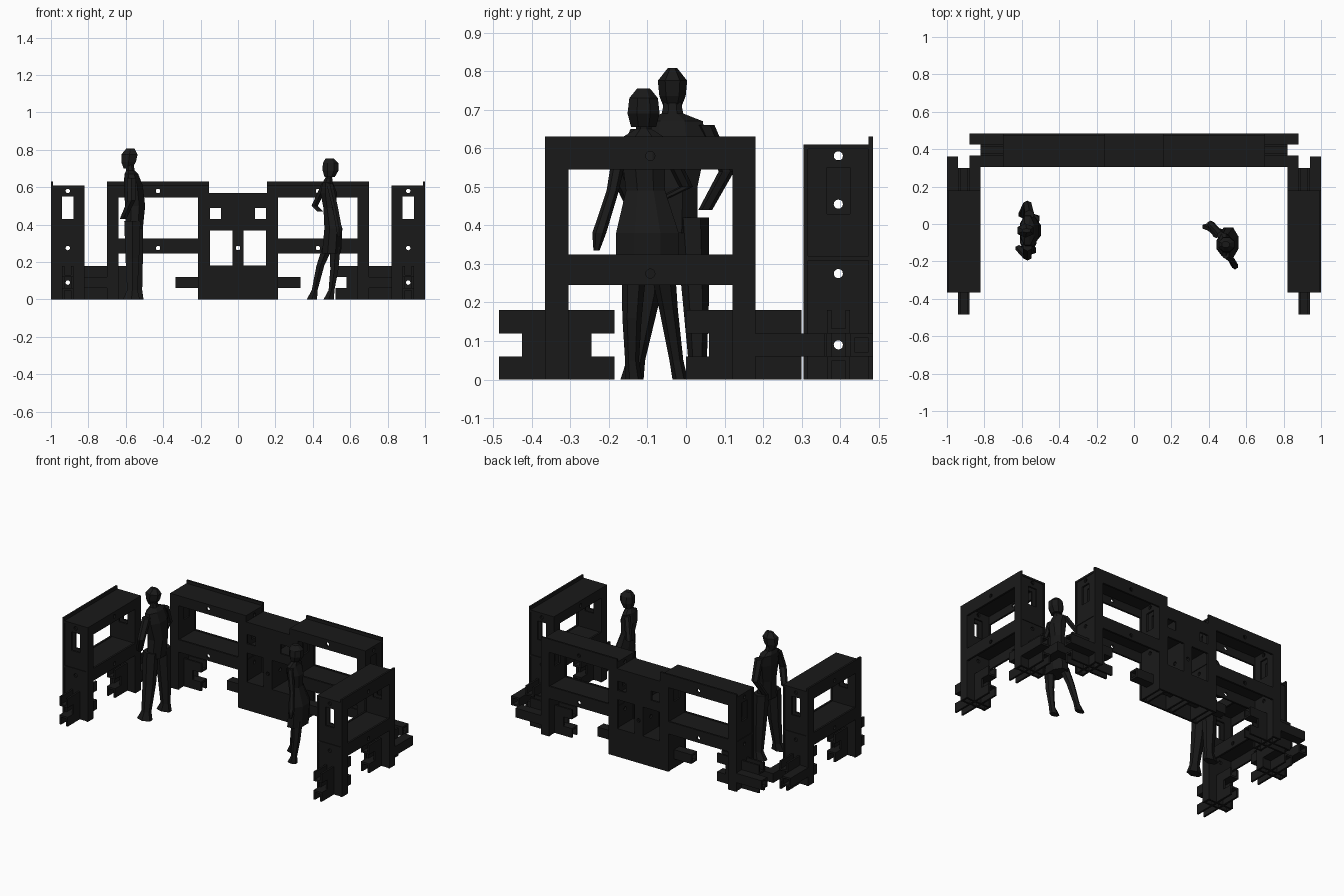
import bpy, bmesh, math
from mathutils import Matrix, Vector

if "Cube" in bpy.data.objects:
    bpy.data.objects.remove(bpy.data.objects["Cube"])

black = bpy.data.materials.new("black")
black.diffuse_color = (0.01, 0.01, 0.01, 1)
black.use_nodes = True
black.node_tree.nodes["Principled BSDF"].inputs["Base Color"].default_value = black.diffuse_color
T = 0.012
AXES = {"front": ((1, 0, 0), (0, 0, 1), (0, -1, 0)),
        "side": ((0, 1, 0), (0, 0, 1), (1, 0, 0)),
        "top": ((1, 0, 0), (0, 1, 0), (0, 0, 1))}


def rect(a0, a1, b0, b1):
    return [(a0, b0), (a1, b0), (a1, b1), (a0, b1)]


def hole(a, b, r=0.012):
    return [(a + r * math.cos(i * math.tau / 12), b + r * math.sin(i * math.tau / 12)) for i in range(12)]


def plate(name, frame, plane, pos, loops, t=T):
    """Flat board cut from an outline plus holes, placed in a wall's local frame."""
    cu = bpy.data.curves.new(name, "CURVE")
    cu.dimensions, cu.fill_mode, cu.extrude = "2D", "BOTH", t / 2
    for pts in loops:
        sp = cu.splines.new("POLY")
        sp.points.add(len(pts) - 1)
        for p, (a, b) in zip(sp.points, pts):
            p.co = (a, b, 0, 1)
        sp.use_cyclic_u = True
    tmp = bpy.data.objects.new(name + "_outline", cu)
    bpy.context.collection.objects.link(tmp)
    dg = bpy.context.evaluated_depsgraph_get()
    me = bpy.data.meshes.new_from_object(tmp.evaluated_get(dg))
    bpy.data.objects.remove(tmp)
    ob = bpy.data.objects.new(name, me)
    bpy.context.collection.objects.link(ob)
    me.materials.clear()
    me.materials.append(black)
    for p in me.polygons:
        p.use_smooth = False
    m = Matrix([Vector(a) for a in AXES[plane]]).transposed().to_4x4()
    ob.matrix_world = frame @ Matrix.Translation(pos) @ m
    return ob


def foot_base(frame, u):
    """Notched foot under a post, open slots at both ends."""
    h = [(u - .15, 0), (u + .15, 0), (u + .15, .06), (u + .09, .06), (u + .09, .12), (u + .15, .12),
         (u + .15, .18), (u - .15, .18), (u - .15, .12), (u - .09, .12), (u - .09, .06), (u - .15, .06)]
    for v in (-.024, .024):
        plate("foot_side", frame, "front", (0, v, 0), [h, hole(u, .09)])
    for z in (.054, .126):
        plate("foot_shelf", frame, "top", (0, 0, z), [rect(u - .15, u + .15, -.03, .03)])


def tongue_base(frame, u):
    """Foot with a narrow tongue at mid height."""
    plate("tongue_shelf", frame, "top", (0, 0, .114), [rect(u - .15, u + .15, -.03, .03)])
    plate("tongue_shelf", frame, "top", (0, 0, .066), [rect(u - .15, u + .15, -.03, .03)])
    for v in (-.024, .024):
        plate("tongue_side", frame, "front", (0, v, 0), [rect(u - .15, u + .15, .06, .12)])


def fork_prongs(frame, u, s):
    """Two prongs that grip the neighbouring wall at a corner."""
    a, b = sorted((u, u + s * .21))
    for v in (-.06, .06):
        for z in (.066, .114):
            plate("prong_shelf", frame, "top", (0, v, z), [rect(a, b, -.03, .03)])
        for dv in (-.024, .024):
            plate("prong_side", frame, "front", (0, v + dv, 0), [rect(a, b, .06, .12)])


def wall_module(frame, bases, fork):
    """Open frame: two skins, post webs, shelves and feet."""
    for v, top in ((.084, .63), (-.084, .61)):
        outline = [(-.2725, 0), (-.2125, 0), (-.2125, .245), (.2125, .245), (.2125, 0), (.2725, 0),
                   (.2725, top), (-.2725, top)]
        plate("wall_frame", frame, "front", (0, v, 0),
              [outline, rect(-.2125, .2125, .325, .545), hole(0, .58), hole(0, .275)])
    for s, kind in zip((-1, 1), bases):
        u = s * .2425
        for du in (-.02, .02):
            plate("post_web", frame, "side", (u + du, 0, 0),
                  [rect(-.09, .09, 0, .61), rect(-.03, .03, .43, .55)]
                  + [hole(0, z) for z in (.58, .275, .09)])
        kind(frame, u)
    if fork:
        fork_prongs(frame, fork * .2425, fork)
    for z in (.604, .315):
        plate("wall_shelf", frame, "top", (0, 0, z), [rect(-.2725, .2725, -.09, .09)])


def turned(x, y, deg):
    return Matrix.Translation((x, y, 0)) @ Matrix.Rotation(math.radians(deg), 4, "Z")


# side walls and the two back wall frames
wall_module(turned(.91, -.0925, -90), (foot_base, foot_base), -1)
wall_module(turned(-.91, -.0925, 90), (foot_base, foot_base), 1)
wall_module(turned(-.4275, .395, 0), (foot_base, tongue_base), -1)
wall_module(turned(.4275, .395, 0), (tongue_base, foot_base), 1)

# lower centre unit of the back wall
mid = turned(0, .395, 0)
for v in (-.084, .084):
    plate("centre_panel", mid, "front", (0, v, 0),
          [[(-.21, 0), (.21, 0), (.21, .18), (.155, .18), (.155, .57), (-.155, .57), (-.155, .18), (-.21, .18)],
           rect(-.150, -.03, .18 + .002, .37), rect(.03, .150, .182, .37),
           rect(-.150, -.09, .43, .49), rect(.09, .150, .43, .49), hole(0, .275)])
for u in (-.02, .02):
    plate("centre_web", mid, "side", (u, 0, 0),
          [rect(-.09, .09, 0, .57)] + [hole(0, z) for z in (.455, .275, .09)])
for z, w in ((.564, .155), (.4, .155), (.174, .21)):
    plate("centre_shelf", mid, "top", (0, 0, z), [rect(-w, w, -.09, .09)])


def loft(name, rings, n=8):
    """Low-poly body part from rings (x, y, z, radius x, radius y)."""
    bm = bmesh.new()
    vs = [[bm.verts.new((x + rx * math.cos((i + .5) * math.tau / n), y + ry * math.sin((i + .5) * math.tau / n), z))
           for i in range(n)] for x, y, z, rx, ry in rings]
    for a, b in zip(vs, vs[1:]):
        for i in range(n):
            j = (i + 1) % n
            bm.faces.new((a[i], a[j], b[j], b[i]))
    bm.faces.new(vs[0])
    bm.faces.new(vs[-1])
    bmesh.ops.recalc_face_normals(bm, faces=bm.faces)
    me = bpy.data.meshes.new(name)
    bm.to_mesh(me)
    bm.free()
    me.materials.append(black)
    bpy.context.collection.objects.link(bpy.data.objects.new(name, me))


# standing man
loft("man_torso", [(-.555, -.04, .38, .05, .075), (-.55, -.035, .5, .058, .07), (-.56, -.035, .61, .055, .095),
                   (-.57, -.035, .67, .04, .085), (-.575, -.035, .69, .025, .03), (-.58, -.035, .72, .024, .024)])
loft("man_head", [(-.59, -.035, .7, .025, .02), (-.585, -.035, .735, .045, .034), (-.58, -.035, .775, .05, .038),
                  (-.575, -.035, .808, .025, .012)], 6)
loft("man_leg_left", [(-.565, -.085, .42, .05, .04), (-.565, -.1, .22, .042, .035), (-.565, -.13, .05, .032, .024),
                      (-.57, -.14, 0, .052, .03)], 6)
loft("man_leg_right", [(-.55, .015, .42, .05, .045), (-.545, .025, .22, .042, .035), (-.54, .03, .05, .032, .024),
                       (-.55, .03, 0, .052, .028)], 6)
loft("man_arm_right", [(-.56, .05, .66, .028, .024), (-.57, .105, .54, .024, .02), (-.6, .05, .44, .02, .018)], 6)
loft("man_arm_left", [(-.57, -.12, .65, .028, .024), (-.57, -.175, .53, .024, .02), (-.615, -.13, .43, .02, .018)], 6)

# standing woman in a dress
loft("woman_dress", [(.5, -.1, .245, .055, .088), (.51, -.1, .38, .052, .088), (.49, -.105, .49, .036, .055),
                     (.485, -.11, .57, .048, .06), (.48, -.11, .625, .03, .065), (.485, -.11, .65, .02, .022),
                     (.49, -.11, .68, .02, .02)])
loft("woman_head", [(.49, -.11, .655, .03, .035), (.495, -.11, .69, .046, .045), (.495, -.11, .73, .045, .04),
                    (.49, -.11, .755, .022, .018)])
loft("woman_leg_right", [(.48, -.06, .28, .032, .032), (.44, -.045, .18, .024, .024), (.41, -.025, .05, .018, .018),
                         (.395, -.015, 0, .032, .02)], 6)
loft("woman_leg_left", [(.52, -.135, .28, .032, .032), (.515, -.14, .16, .025, .025), (.5, -.14, .05, .018, .018),
                        (.485, -.135, 0, .032, .022)], 6)
loft("woman_arm_left", [(.49, -.165, .62, .02, .02), (.52, -.19, .49, .017, .016), (.54, -.225, .38, .018, .018),
                        (.54, -.232, .335, .008, .008)], 6)
loft("woman_arm_right", [(.465, -.06, .62, .02, .02), (.41, .0, .5, .02, .018), (.44, -.06, .47, .018, .016)], 6)
